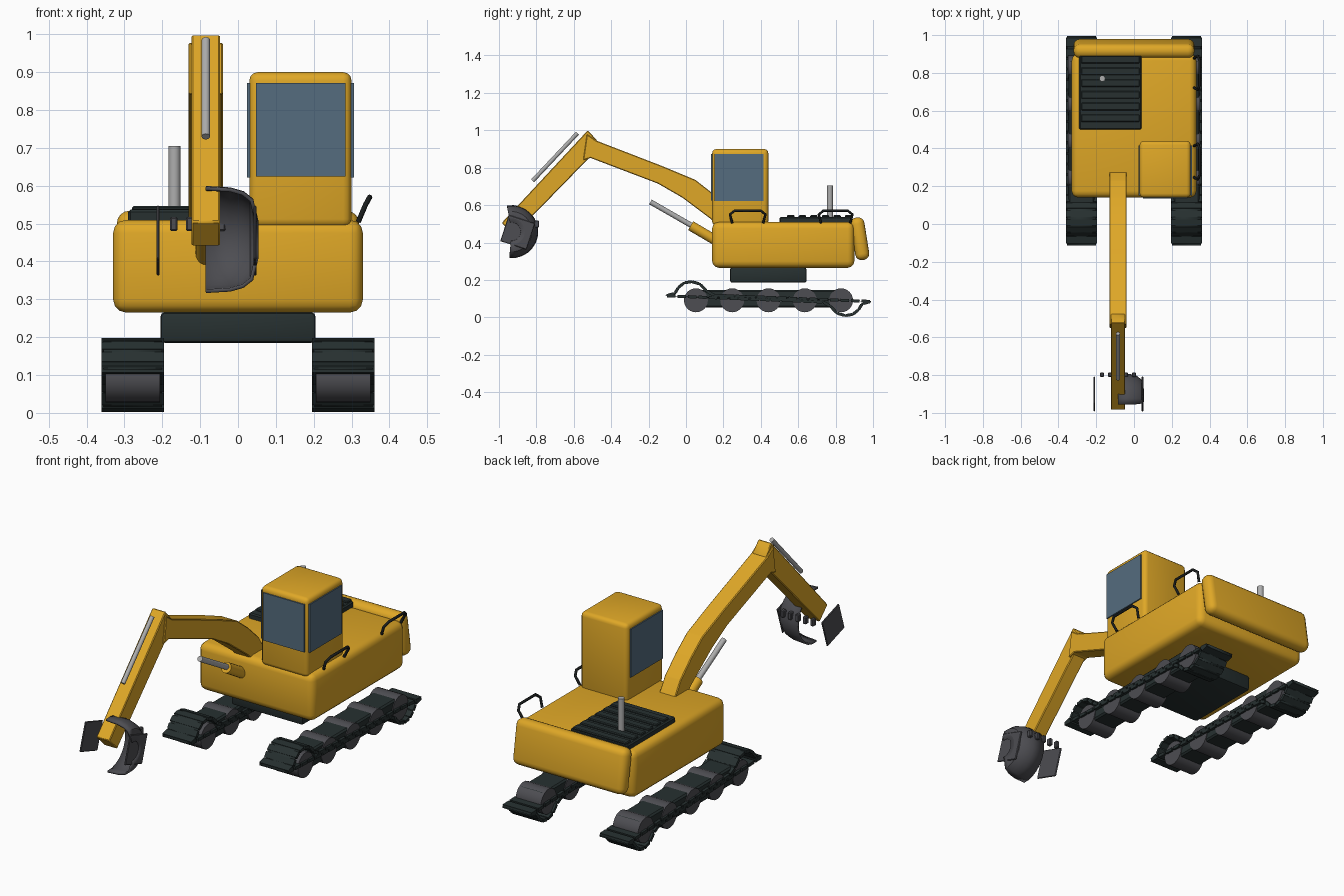
import bpy, bmesh, math
from mathutils import Matrix, Vector

cube = bpy.data.objects.get("Cube")
if cube:
    bpy.data.objects.remove(cube, do_unlink=True)


def material(name, r, g, b):
    m = bpy.data.materials.new(name)
    m.use_nodes = True
    m.diffuse_color = (r, g, b, 1)
    m.node_tree.nodes["Principled BSDF"].inputs["Base Color"].default_value = (r, g, b, 1)
    return m


YELLOW = material("machine yellow", 0.74, 0.39, 0.02)
DARK = material("dark rubber", 0.02, 0.03, 0.03)
BLACK = material("rail black", 0.01, 0.012, 0.012)
GREY = material("bucket grey", 0.075, 0.075, 0.085)
GLASS = material("window blue", 0.09, 0.15, 0.21)
STEEL = material("polished steel", 0.42, 0.42, 0.42)
BOOM_X = -0.085


def finish(name, bm, mat):
    bmesh.ops.recalc_face_normals(bm, faces=bm.faces)
    mesh = bpy.data.meshes.new(name)
    bm.to_mesh(mesh)
    bm.free()
    mesh.materials.append(mat)
    ob = bpy.data.objects.new(name, mesh)
    bpy.context.collection.objects.link(ob)
    return ob


def bevel(bm, width, segments):
    if width:
        bmesh.ops.bevel(bm, geom=bm.edges[:], offset=width, segments=segments,
                        profile=0.5, affect='EDGES', clamp_overlap=True)


def box(name, lo, hi, mat, width=0, segments=3, tilt=0):
    """Box between two corners, tilted about x through its centre."""
    lo, hi = Vector(lo), Vector(hi)
    bm = bmesh.new()
    bmesh.ops.create_cube(bm, size=1)
    bmesh.ops.scale(bm, vec=hi - lo, verts=bm.verts)
    bevel(bm, width, segments)
    bmesh.ops.rotate(bm, cent=(0, 0, 0), matrix=Matrix.Rotation(tilt, 3, 'X'), verts=bm.verts)
    bmesh.ops.translate(bm, vec=(lo + hi) / 2, verts=bm.verts)
    return finish(name, bm, mat)


def prism(name, profile, x, half, mat, width=0):
    """Side profile of (y, z) points widened along x."""
    bm = bmesh.new()
    face = bm.faces.new([bm.verts.new((x - half, y, z)) for y, z in profile])
    ext = bmesh.ops.extrude_face_region(bm, geom=[face])
    bmesh.ops.translate(bm, vec=(2 * half, 0, 0),
                        verts=[v for v in ext["geom"] if isinstance(v, bmesh.types.BMVert)])
    bevel(bm, width, 1)
    return finish(name, bm, mat)


def rod(name, a, b, radius, mat, sides=20):
    a, b = Vector(a), Vector(b)
    bm = bmesh.new()
    turn = Vector((0, 0, 1)).rotation_difference(b - a).to_matrix().to_4x4()
    bmesh.ops.create_cone(bm, cap_ends=True, segments=sides, radius1=radius, radius2=radius,
                          depth=(b - a).length, matrix=Matrix.Translation((a + b) / 2) @ turn)
    return finish(name, bm, mat)


# House, slewing base and counterweight
box("body", (-0.33, 0.14, 0.265), (0.33, 0.9, 0.51), YELLOW, 0.035)
box("slewing_base", (-0.205, 0.235, 0.185), (0.205, 0.645, 0.266), DARK, 0.012, 2)
box("counterweight", (-0.32, 0.892, 0.305), (0.32, 0.967, 0.535), YELLOW, 0.034, 4, math.radians(9))

# Cab with windows
box("cab", (0.03, 0.14, 0.49), (0.3, 0.44, 0.9), YELLOW, 0.022)
box("front_window", (0.048, 0.134, 0.625), (0.284, 0.142, 0.872), GLASS)
for side, x in (("left", 0.302), ("right", 0.028)):
    box(side + "_window", (x - 0.004, 0.152, 0.622), (x + 0.004, 0.415, 0.872), GLASS)

# Engine cover with slats, exhaust
box("engine_cover", (-0.29, 0.5, 0.5), (0.04, 0.89, 0.537), DARK, 0.006, 1)
for i in range(6):
    y = 0.54 + i * 0.062
    box("cover_slat", (-0.28, y, 0.534), (0.03, y + 0.04, 0.546), DARK, 0.004, 1)
rod("exhaust", (-0.168, 0.77, 0.5), (-0.168, 0.77, 0.705), 0.016, STEEL)

# Handrails
for name, y0, y1 in (("front_handrail", 0.235, 0.425), ("rear_handrail", 0.71, 0.89)):
    curve = bpy.data.curves.new(name, 'CURVE')
    curve.dimensions = '3D'
    curve.bevel_depth = 0.007
    curve.bevel_resolution = 2
    curve.use_fill_caps = True
    path = [(0.318, y0 + 0.012, 0.505), (0.337, y0, 0.55), (0.348, y0 + 0.025, 0.57),
            (0.348, y1 - 0.025, 0.57), (0.337, y1, 0.55), (0.318, y1 - 0.012, 0.505)]
    spline = curve.splines.new('POLY')
    spline.points.add(len(path) - 1)
    for point, co in zip(spline.points, path):
        point.co = (*co, 1)
    curve.materials.append(BLACK)
    bpy.context.collection.objects.link(bpy.data.objects.new(name, curve))

# Boom, stick and cylinders
prism("boom", [(0.28, 0.5), (0.23, 0.58), (0.14, 0.665), (0.05, 0.735), (-0.13, 0.81),
               (-0.48, 0.945), (-0.53, 0.98), (-0.55, 0.84), (-0.51, 0.852), (-0.15, 0.715),
               (-0.02, 0.64), (0.14, 0.52), (0.17, 0.49)], BOOM_X, 0.046, YELLOW, 0.004)
prism("stick", [(-0.525, 1.0), (-0.985, 0.505), (-0.92, 0.44), (-0.52, 0.85), (-0.475, 0.945)],
      BOOM_X, 0.038, YELLOW, 0.004)
rod("boom_cylinder", (BOOM_X, 0.17, 0.405), (BOOM_X, 0.025, 0.49), 0.027, YELLOW)
rod("boom_rod", (BOOM_X, 0.04, 0.485), (BOOM_X, -0.19, 0.617), 0.014, STEEL)
rod("stick_rod", (BOOM_X, -0.58, 0.985), (BOOM_X, -0.82, 0.73), 0.011, STEEL)

# Bucket: half bowl swept around its axle
bm = bmesh.new()
rings = []
for x, r in ((-0.085, 0.142), (-0.02, 0.138), (0.015, 0.128), (0.04, 0.108), (0.054, 0.05)):
    angles = [math.radians(100 - 195 * i / 14) for i in range(15)]
    rings.append([bm.verts.new((x, -0.932 + r * math.cos(a), 0.458 + r * math.sin(a)))
                  for a in angles])
for a, b in zip(rings, rings[1:]):
    for i in range(len(a) - 1):
        bm.faces.new((a[i], a[i + 1], b[i + 1], b[i]))
bucket = finish("bucket", bm, GREY)
shell = bucket.modifiers.new("shell", 'SOLIDIFY')
shell.thickness = 0.01
shell.offset = -1

# Bucket cheek plates and teeth
for x in (-0.211, 0.045):
    box("bucket_cheek", (x - 0.004, -0.974, 0.381), (x + 0.004, -0.826, 0.529), GREY,
        0.003, 1, math.radians(-18))
for i in range(5):
    x = BOOM_X * 2 + i * 0.0425
    box("bucket_tooth", (x - 0.01, -0.81, 0.48), (x + 0.01, -0.785, 0.518), GREY, 0.004, 1)

# Undercarriage: belt path is one half plus its point reflection
half_path = [(-0.107, 0.115), (-0.06, 0.128), (-0.04, 0.16), (-0.01, 0.184), (0.03, 0.191),
             (0.075, 0.178), (0.11, 0.14), (0.15, 0.118)]
belt_path = half_path + [(0.882 - y, 0.2 - z) for y, z in half_path]
for side, x in (("left", 0.278), ("right", -0.278)):
    bm = bmesh.new()
    edge = [[bm.verts.new((x + dx, y, z)) for y, z in belt_path] for dx in (-0.077, 0.077)]
    count = len(belt_path)
    for i in range(count):
        j = (i + 1) % count
        bm.faces.new((edge[0][i], edge[0][j], edge[1][j], edge[1][i]))
    belt = finish(side + "_track_belt", bm, DARK)
    thick = belt.modifiers.new("thickness", 'SOLIDIFY')
    thick.thickness = 0.012
    thick.offset = 0

    # Track pads spaced along the belt
    for i in range(count):
        a, b = Vector(belt_path[i]), Vector(belt_path[(i + 1) % count])
        d = b - a
        pads = max(1, round(d.length / 0.055))
        size = d.length / pads * 0.4
        for k in range(pads):
            c = a + d * (k + 0.5) / pads
            box(side + "_track_pad", (x - 0.083, c.x - size, c.y - 0.008),
                (x + 0.083, c.x + size, c.y + 0.008), DARK, 0, 1, math.atan2(d.y, d.x))

    box(side + "_track_frame", (x - 0.068, 0.02, 0.052), (x + 0.068, 0.87, 0.146), DARK, 0.008, 1)
    for i in range(5):
        y = 0.053 + i * 0.194
        rod(side + "_roller", (x - 0.072, y, 0.091), (x + 0.072, y, 0.091), 0.064, GREY, 24)

# Smooth rounded parts, keep hard edges
bpy.ops.object.select_all(action='DESELECT')
for ob in bpy.context.collection.objects:
    if ob.type == 'MESH':
        ob.select_set(True)
        bpy.context.view_layer.objects.active = ob
bpy.ops.object.shade_smooth_by_angle(angle=math.radians(35))
